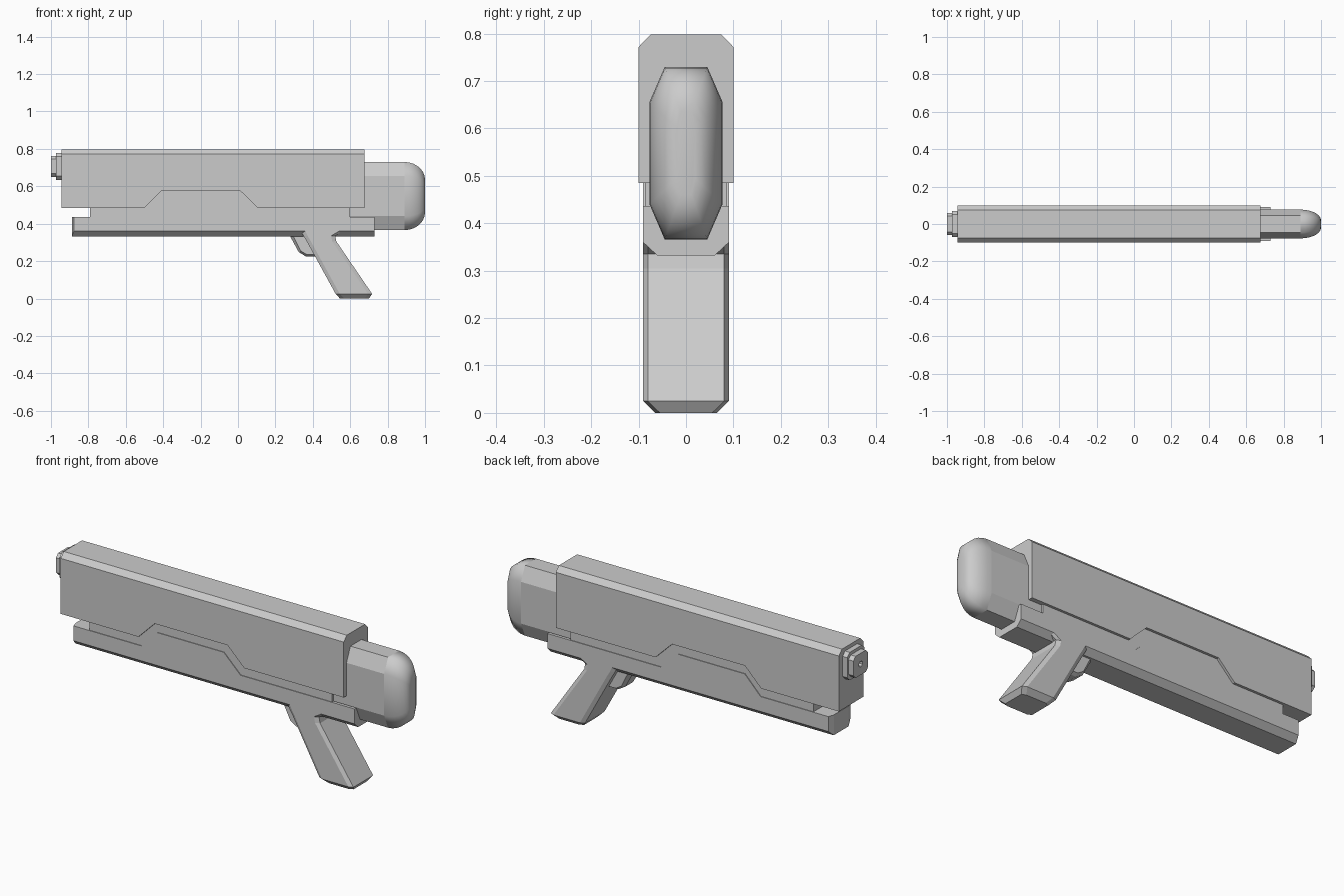
import bpy, bmesh
from math import sin, cos, radians

if "Cube" in bpy.data.objects:
    bpy.data.objects.remove(bpy.data.objects["Cube"])


def loft(name, rings, smooth_from=None):
    """Skin a list of equal-length closed rings and cap both ends."""
    bm = bmesh.new()
    rows = [[bm.verts.new(p) for p in ring] for ring in rings]
    n = len(rows[0])
    for r, (a, b) in enumerate(zip(rows, rows[1:])):
        for i in range(n):
            j = (i + 1) % n
            f = bm.faces.new((a[i], a[j], b[j], b[i]))
            f.smooth = smooth_from is not None and r >= smooth_from
    bm.faces.new(rows[0][::-1])
    cap = bm.faces.new(rows[-1])
    cap.smooth = smooth_from is not None
    bmesh.ops.recalc_face_normals(bm, faces=bm.faces[:])
    me = bpy.data.meshes.new(name)
    bm.to_mesh(me)
    bm.free()
    ob = bpy.data.objects.new(name, me)
    bpy.context.collection.objects.link(ob)
    return ob


def side_loft(name, outer, inner, w, chamfer):
    """Side profile (x, z) across y, with a chamfered rim from outer to inner."""
    layers = [(-w, outer), (-w + chamfer, inner), (w - chamfer, inner), (w, outer)]
    return loft(name, [[(x, y, z) for x, z in prof] for y, prof in layers])


def octagon(a, b, ca, cb):
    """Chamfered rectangle with half sizes a, b."""
    return [(a, cb - b), (a, b - cb), (a - ca, b), (ca - a, b),
            (-a, b - cb), (-a, cb - b), (ca - a, -b), (a - ca, -b)]


def x_ring(x, zc, pts):
    return [(x, u, zc + v) for u, v in pts]


# Upper shell with chamfered top and a notch in its lower edge
def upper(top):
    return [(-0.945, 0.485), (-0.5, 0.485), (-0.407, 0.578), (0.01, 0.578),
            (0.105, 0.485), (0.675, 0.485), (0.675, top), (-0.945, top)]


side_loft("upper_shell", upper(0.772), upper(0.798), 0.1, 0.025)


# Lower rail with a raised centre and chamfered underside
def lower(bottom, front):
    return [(front, bottom), (0.73, bottom), (0.73, 0.437), (0.078, 0.437),
            (-0.018, 0.53), (-0.40, 0.53), (-0.49, 0.437), (front, 0.437)]


side_loft("lower_rail", lower(0.36, -0.878), lower(0.332, -0.888), 0.0905, 0.03)

# Recessed core visible in the gap between shell and rail
core = [(-0.79, 0.42), (0.60, 0.42), (0.60, 0.6), (-0.79, 0.6)]
side_loft("inner_core", core, core, 0.087, 0.02)

# Rear stock: straight faceted body, then a smooth rounded end
body = octagon(0.077, 0.182, 0.032, 0.074)
rings = [x_ring(0.6, 0.548, body)]
for k in range(8):
    t = radians(90 * k / 7)
    sy, sz = 1 - 0.75 * (1 - cos(t)), 1 - 0.52 * (1 - cos(t))
    rings.append(x_ring(0.89 + 0.11 * sin(t), 0.548,
                        [(u * sy, v * sz) for u, v in body]))
loft("rear_stock", rings, smooth_from=1)

# Stepped muzzle with a small bore
collar = octagon(0.07, 0.072, 0.02, 0.02)
tip = octagon(0.06, 0.056, 0.018, 0.018)
bore = octagon(0.014, 0.014, 0.0082, 0.0082)
loft("muzzle", [x_ring(x, 0.707, s) for x, s in (
    (-0.93, collar), (-0.972, collar), (-0.972, tip),
    (-1.0, tip), (-1.0, bore), (-0.96, bore))])

# Raked grip, flared where it meets the rail
grip = []
for z, x0, x1, w in ((0.0, 0.545, 0.70, 0.065), (0.025, 0.522, 0.717, 0.0905),
                     (0.305, 0.368, 0.526, 0.0905), (0.335, 0.35, 0.52, 0.0905),
                     (0.365, 0.335, 0.57, 0.0905)):
    xc = (x0 + x1) / 2
    grip.append([(xc + u, v, z) for u, v in octagon((x1 - x0) / 2, w, 0.022, 0.01)])
loft("grip", grip)

# Trigger in front of the grip
trigger_out = [(0.29, 0.345), (0.335, 0.255), (0.368, 0.235), (0.42, 0.235), (0.42, 0.345)]
trigger_in = [(0.272, 0.345), (0.325, 0.248), (0.363, 0.225), (0.42, 0.225), (0.42, 0.345)]
side_loft("trigger", trigger_out, trigger_in, 0.05, 0.018)
